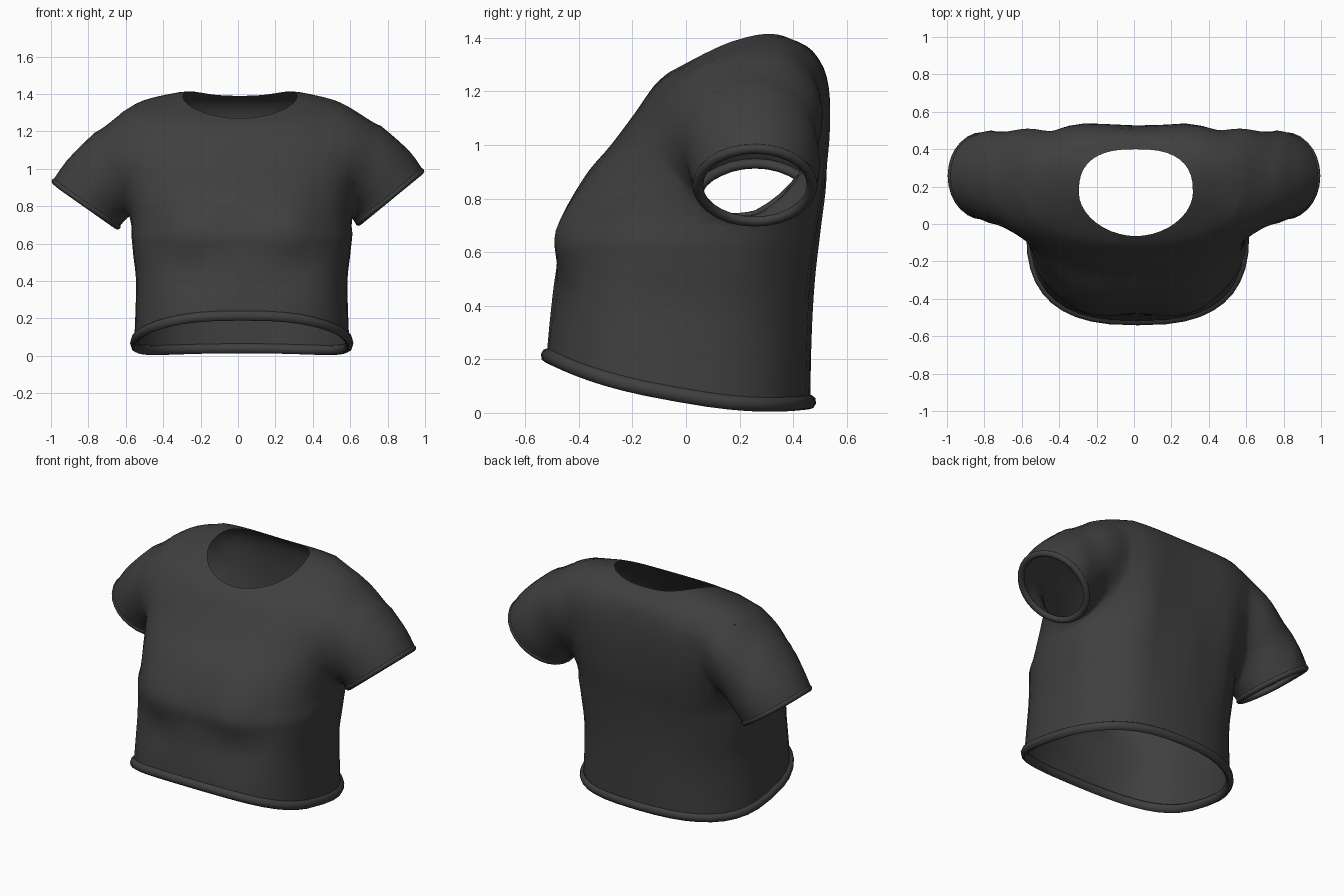
import bpy, bmesh, math
from mathutils import Vector

if "Cube" in bpy.data.objects:
    bpy.data.objects.remove(bpy.data.objects["Cube"])

fabric = bpy.data.materials.new("charcoal fabric")
fabric.diffuse_color = (0.05, 0.05, 0.05, 1)
fabric.use_nodes = True
fabric.node_tree.nodes["Principled BSDF"].inputs["Base Color"].default_value = fabric.diffuse_color
opening = bpy.data.materials.new("temporary opening")
SIDES = 40


def spline_rows(rows, steps):
    """Smoothly interpolate rows of ring parameters."""
    out = []
    for i in range(len(rows) - 1):
        a, b, c, d = (rows[min(max(i + k, 0), len(rows) - 1)] for k in (-1, 0, 1, 2))
        for s in range(steps):
            t = s / steps
            out.append([0.5 * (2 * q + (r - p) * t + (2 * p - 5 * q + 4 * r - u) * t * t
                               + (3 * q - p - 3 * r + u) * t ** 3)
                        for p, q, r, u in zip(a, b, c, d)])
    return out + [list(rows[-1])]


def make_object(name, bm, mats):
    bmesh.ops.recalc_face_normals(bm, faces=bm.faces)
    mesh = bpy.data.meshes.new(name)
    bm.to_mesh(mesh)
    bm.free()
    for m in mats:
        mesh.materials.append(m)
    ob = bpy.data.objects.new(name, mesh)
    bpy.context.collection.objects.link(ob)
    return ob


def loft(name, rings):
    """Closed loft whose end caps carry the opening material."""
    bm = bmesh.new()
    vs = [[bm.verts.new(p) for p in ring] for ring in rings]
    n = len(rings[0])
    for a, b in zip(vs, vs[1:]):
        for i in range(n):
            j = (i + 1) % n
            bm.faces.new((a[i], a[j], b[j], b[i]))
    for ring in (vs[0], vs[-1]):
        c = bm.verts.new(sum((v.co for v in ring), Vector()) / n)
        for i in range(n):
            bm.faces.new((ring[i], ring[(i + 1) % n], c)).material_index = 1
    return make_object(name, bm, (fabric, opening))


def rolled_edge(name, ring, axis, r, h, inset=0.0):
    """Rolled band swept around an opening."""
    bm = bmesh.new()
    c = sum(ring, Vector()) / len(ring)
    loops = []
    for p in ring:
        out = p - c
        out = (out - axis * out.dot(axis)).normalized()
        loops.append([bm.verts.new(p + out * (r * math.cos(k * math.pi / 4) - inset)
                                   + axis * h * math.sin(k * math.pi / 4)) for k in range(8)])
    for i, a in enumerate(loops):
        b = loops[(i + 1) % len(loops)]
        for k in range(8):
            m = (k + 1) % 8
            bm.faces.new((a[k], a[m], b[m], b[k]))
    return make_object(name, bm, (fabric,))


def gauss(v, c, w):
    return math.exp(-((v - c) / w) ** 2)


def torso_ring(row):
    yf, zf, yb, zb, hw, cx, dz, nf, nb = row
    pts = []
    for i in range(SIDES):
        a = 2 * math.pi * i / SIDES
        ca, sa = math.cos(a), math.sin(a)
        n = nf if sa < 0 else nb
        u = math.copysign(abs(ca) ** (2 / n), ca)
        t = (math.copysign(abs(sa) ** (2 / n), sa) + 1) / 2
        lift = dz * ca * ca * (1 + 0.4 * sa if dz > 0 else 1)
        x, y, z = cx + hw * u, yf + (yb - yf) * t, zf + (zb - zf) * t + lift
        if sa < 0:    # bust fullness and the soft tuck beneath it
            side = gauss(abs(x - 0.02), 0.27, 0.17) * -sa
            y -= side * (0.045 * gauss(z, 0.68, 0.15) - 0.03 * gauss(z, 0.45, 0.11))
        else:         # hollow and soft folds down the back
            fade = min(1, max(0, (1.39 - zb) / 0.15))
            y -= sa * 0.035 * gauss(x, 0.02, 0.2) * fade * min(1, zb)
            y += sa * 0.012 * math.cos(x * 19) * fade * gauss(zb, 0.7, 0.35)
        pts.append(Vector((x, y, z)))
    return pts


# front y, front z, back y, back z, half width, centre x, side lift, front and back squareness
torso_rows = [
    (-0.520, 0.215, 0.465, 0.04, 0.575, 0.02, -0.06, 2.7, 2.5),
    (-0.500, 0.44, 0.478, 0.32, 0.565, 0.02, 0.00, 2.7, 2.4),
    (-0.480, 0.56, 0.493, 0.52, 0.580, 0.02, 0.00, 2.6, 2.4),
    (-0.465, 0.68, 0.518, 0.70, 0.595, 0.02, 0.00, 2.5, 2.4),
    (-0.385, 0.87, 0.545, 0.87, 0.610, 0.01, 0.00, 2.5, 2.5),
    (-0.280, 1.00, 0.558, 1.08, 0.630, 0.01, 0.02, 2.4, 2.7),
    (-0.190, 1.12, 0.542, 1.25, 0.650, 0.005, 0.06, 2.3, 2.7),
    (-0.120, 1.22, 0.480, 1.350, 0.555, 0.005, 0.062, 2.2, 2.6),
    (-0.065, 1.27, 0.400, 1.390, 0.305, 0.01, 0.055, 1.9, 2.6),
]
torso_rings = [torso_ring(r) for r in spline_rows(torso_rows, 4)]
shirt = loft("shirt_body", torso_rings)

# top x, top z, bottom x, bottom z, front y, back y, ridge shift, squareness
sleeve_rows = [
    (0.42, 1.345, 0.40, 0.92, -0.03, 0.47, 0.05, 2.0),
    (0.57, 1.342, 0.48, 0.83, -0.11, 0.525, 0.05, 2.2),
    (0.70, 1.275, 0.53, 0.80, -0.075, 0.512, 0.03, 2.2),
    (0.80, 1.200, 0.57, 0.765, -0.03, 0.505, 0.01, 2.1),
    (0.92, 1.090, 0.61, 0.72, 0.01, 0.50, 0.0, 2.0),
    (0.988, 0.995, 0.635, 0.705, 0.03, 0.485, 0.0, 2.0),
]


def sleeve_ring(row, side):
    tx, tz, bx, bz, y0, y1, ridge, n = row
    pts = []
    for i in range(28):
        a = 2 * math.pi * i / 28
        c, s = (math.copysign(abs(f(a)) ** (2 / n), f(a)) for f in (math.cos, math.sin))
        x = (tx + bx) / 2 + (tx - bx) / 2 * c
        z = (tz + bz) / 2 + (tz - bz) / 2 * c
        y = (y0 + y1) / 2 + (y1 - y0) / 2 * s + ridge * c
        if side < 0:   # the left sleeve hangs a little lower
            z -= 0.055 * min(1, max(0, (x - 0.45) / 0.5))
        pts.append(Vector((side * x, y, z)))
    return pts


# Join the sleeves to the torso and roll the cuffs
sleeves, parts = [], [shirt]
for side, label in ((1, "right"), (-1, "left")):
    rings = [sleeve_ring(r, side) for r in spline_rows(sleeve_rows, 3)]
    sleeve = loft(label + "_sleeve", rings)
    sleeves.append(sleeve)
    mod = shirt.modifiers.new("join " + label, 'BOOLEAN')
    mod.operation, mod.solver, mod.object = 'UNION', 'EXACT', sleeve
    axis = Vector((side * 0.65, 0, -0.76)).normalized()
    parts.append(rolled_edge(label + "_cuff", rings[-1], axis, 0.02, 0.018, 0.014))
parts.append(rolled_edge("bottom_hem", torso_rings[0], Vector((0, 0.17, 0.98)).normalized(), 0.022, 0.027))

bpy.context.view_layer.update()
joined = bpy.data.meshes.new_from_object(shirt.evaluated_get(bpy.context.evaluated_depsgraph_get()))
shirt.modifiers.clear()
shirt.data = joined
for s in sleeves:
    bpy.data.objects.remove(s)

# Open the neck, cuffs and hem, then soften the armhole seams
bm = bmesh.new()
bm.from_mesh(joined)
bmesh.ops.delete(bm, geom=[f for f in bm.faces if f.material_index == 1], context='FACES')
bmesh.ops.remove_doubles(bm, verts=bm.verts, dist=0.01)
bmesh.ops.triangulate(bm, faces=[f for f in bm.faces if len(f.verts) > 4])
seam = [v for v in bm.verts if 0.38 < abs(v.co.x) < 0.76 and v.co.z > 0.66 and not v.is_boundary]
for _ in range(7):
    bmesh.ops.smooth_vert(bm, verts=seam, factor=0.5, use_axis_x=True, use_axis_y=True, use_axis_z=True)
bm.to_mesh(joined)
bm.free()
joined.materials.clear()
joined.materials.append(fabric)
for p in joined.polygons:
    p.material_index = 0
bpy.data.materials.remove(opening)

# Smooth shading
for ob in parts:
    for o in bpy.context.selected_objects:
        o.select_set(False)
    ob.select_set(True)
    bpy.context.view_layer.objects.active = ob
    bpy.ops.object.shade_smooth_by_angle(angle=math.radians(50))
